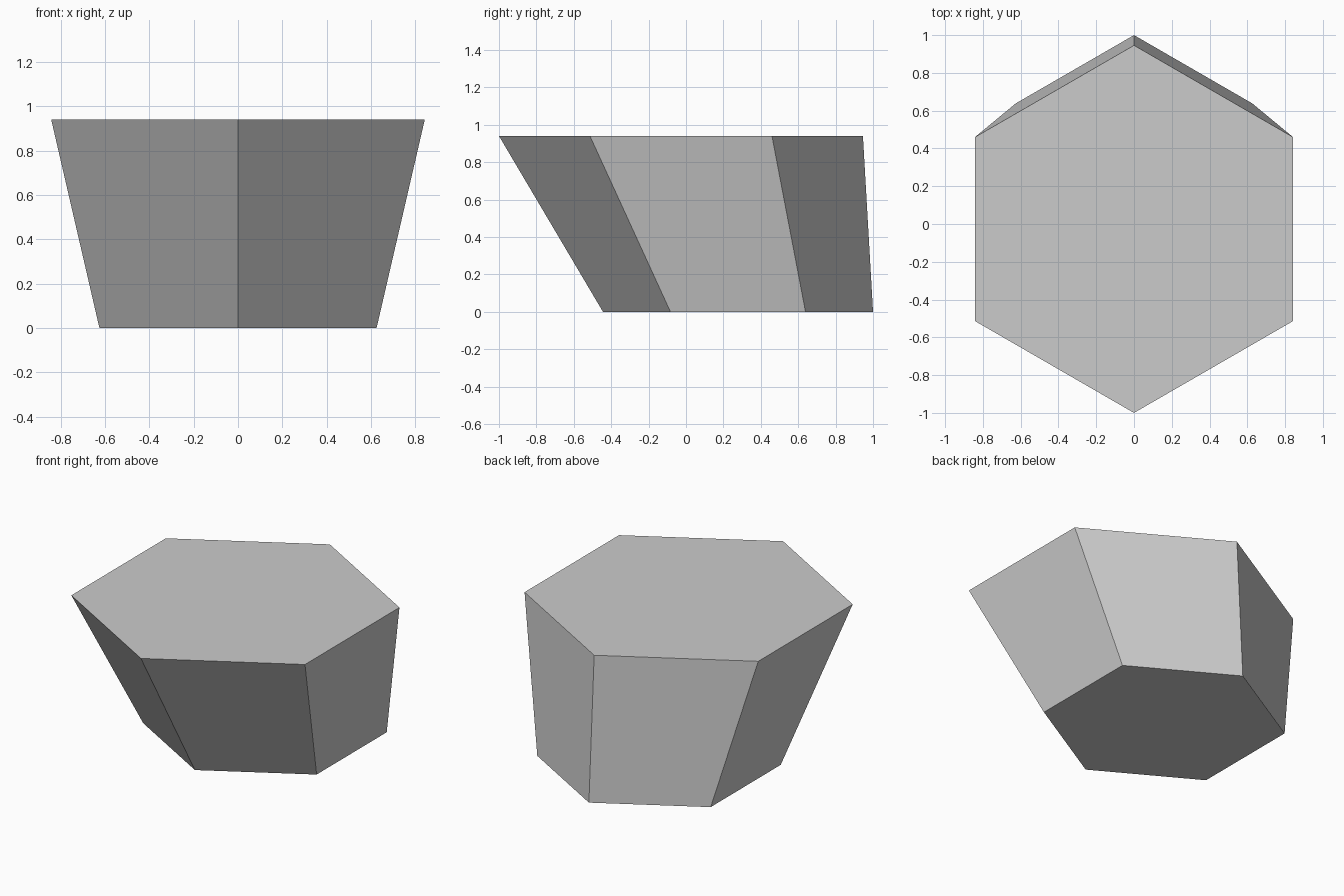
import bpy
import bmesh
from math import cos, sin, radians

default = bpy.data.objects.get("Cube")
if default:
    bpy.data.objects.remove(default, do_unlink=True)

SIDES = 6
HEIGHT = 0.94


def flat_material(name, color):
    mat = bpy.data.materials.new(name)
    mat.use_nodes = True
    mat.diffuse_color = color
    mat.node_tree.nodes["Principled BSDF"].inputs["Base Color"].default_value = color
    return mat


def hexagon(bm, radius, center_y, z):
    """Ring of vertices with one corner pointing to the front."""
    angles = [radians(360 * i / SIDES - 90) for i in range(SIDES)]
    return [bm.verts.new((radius * cos(a), center_y + radius * sin(a), z)) for a in angles]


# Slanted six-sided block: small base set back, wide top leaning forward
bm = bmesh.new()
base = hexagon(bm, 0.722, 0.278, 0)
top = hexagon(bm, 0.973, -0.027, HEIGHT)
bm.faces.new(base[::-1])
bm.faces.new(top)
for i in range(SIDES):
    j = (i + 1) % SIDES
    bm.faces.new((base[i], base[j], top[j], top[i]))
bm.normal_update()

mesh = bpy.data.meshes.new("slanted_hexagonal_block")
bm.to_mesh(mesh)
bm.free()
mesh.materials.append(flat_material("light_grey", (0.6, 0.6, 0.6, 1)))
block = bpy.data.objects.new("slanted_hexagonal_block", mesh)
bpy.context.collection.objects.link(block)
